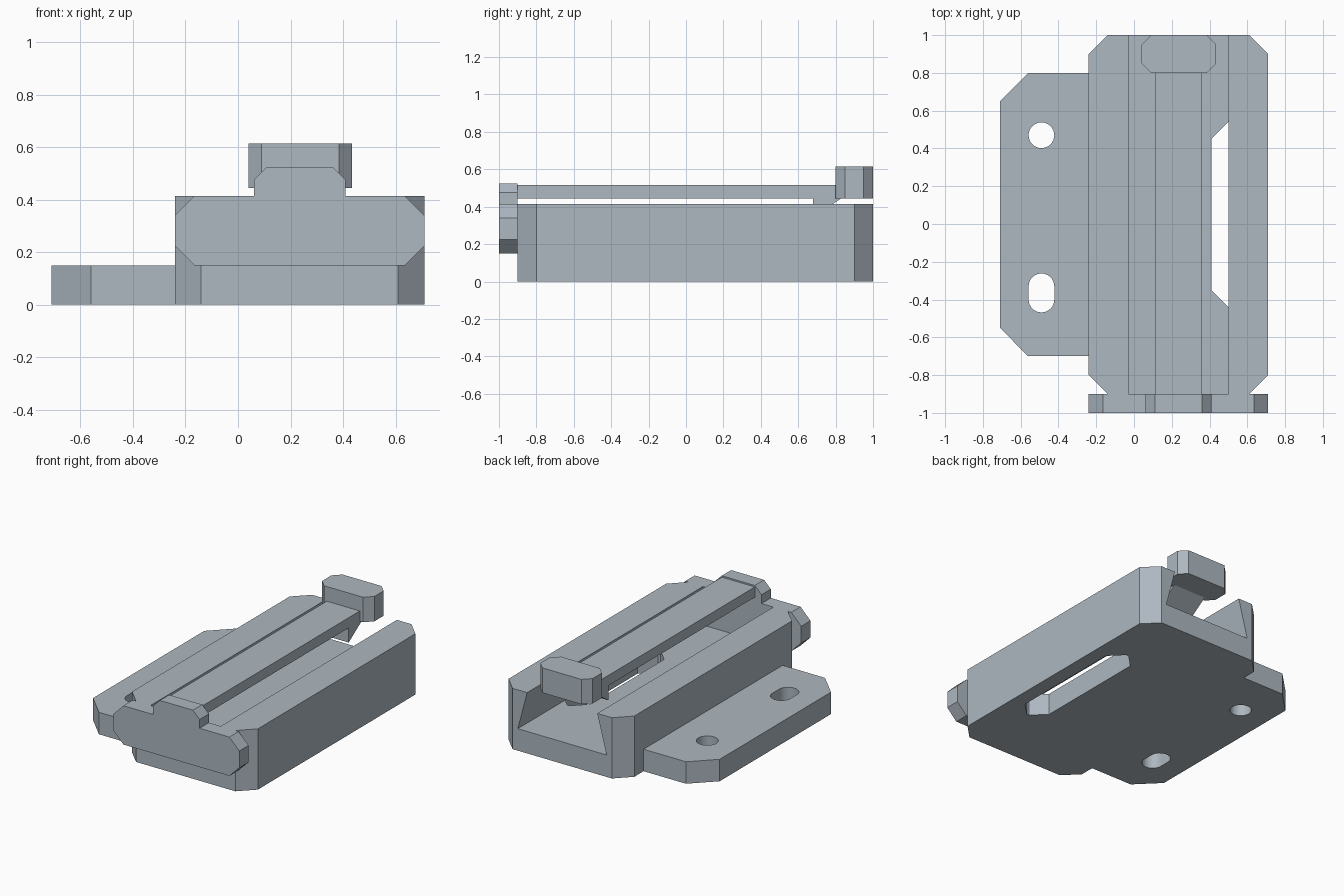
import bpy, bmesh, math

if "Cube" in bpy.data.objects:
    bpy.data.objects.remove(bpy.data.objects["Cube"])

steel = bpy.data.materials.new("blue grey")
steel.diffuse_color = (0.42, 0.48, 0.53, 1)
steel.use_nodes = True
steel.node_tree.nodes["Principled BSDF"].inputs["Base Color"].default_value = steel.diffuse_color


def prism(name, pts, lo, hi, axis="z"):
    """Extrude a 2D outline along an axis: z uses (x, y), y uses (x, z), x uses (y, z)."""
    place = {"z": lambda a, b, t: (a, b, t),
             "y": lambda a, b, t: (a, t, b),
             "x": lambda a, b, t: (t, a, b)}[axis]
    bm = bmesh.new()
    low = [bm.verts.new(place(a, b, lo)) for a, b in pts]
    high = [bm.verts.new(place(a, b, hi)) for a, b in pts]
    bm.faces.new(low)
    bm.faces.new(high)
    n = len(pts)
    for i in range(n):
        j = (i + 1) % n
        bm.faces.new((low[i], low[j], high[j], high[i]))
    bmesh.ops.recalc_face_normals(bm, faces=bm.faces)
    me = bpy.data.meshes.new(name)
    bm.to_mesh(me)
    bm.free()
    me.materials.append(steel)
    ob = bpy.data.objects.new(name, me)
    bpy.context.collection.objects.link(ob)
    return ob


def chamfered(x0, x1, y0, y1, c):
    """Rectangle outline with four cut corners."""
    return [(x0, y0 + c), (x0 + c, y0), (x1 - c, y0), (x1, y0 + c),
            (x1, y1 - c), (x1 - c, y1), (x0 + c, y1), (x0, y1 - c)]


def stadium(x, y0, y1, r, n=16):
    """Outline of a round hole stretched along y."""
    arc = [math.pi * i / n for i in range(n + 1)]
    top = [(x + r * math.cos(a), y1 + r * math.sin(a)) for a in arc]
    bottom = [(x - r * math.cos(a), y0 - r * math.sin(a)) for a in arc]
    return top + bottom if y1 > y0 else top[:-1] + bottom[:-1]


def combine(target, tool, operation):
    """Apply a boolean and drop the helper object."""
    mod = target.modifiers.new("shape", "BOOLEAN")
    mod.operation, mod.object, mod.solver = operation, tool, "EXACT"
    bpy.context.view_layer.objects.active = target
    bpy.ops.object.modifier_apply(modifier=mod.name)
    bpy.data.objects.remove(tool)


# Base block with its mounting flange
base = prism("base", chamfered(-0.24, 0.71, -0.9, 1.0, 0.1), 0, 0.415)
flange = prism("flange", [(-0.71, -0.55), (-0.56, -0.7), (-0.2, -0.7),
                          (-0.2, 0.8), (-0.56, 0.8), (-0.71, 0.65)], 0, 0.15)
combine(base, flange, "UNION")

# Undercut channel, floor slot and two mounting holes
channel = [(-0.10, 0.15), (0.57, 0.15), (0.50, 0.415), (0.50, 0.5),
           (-0.03, 0.5), (-0.03, 0.415)]
combine(base, prism("channel", channel, -1.1, 1.1, "y"), "DIFFERENCE")
combine(base, prism("floor_slot", chamfered(0.41, 0.61, -0.44, 0.54, 0.09), -0.1, 0.152), "DIFFERENCE")
for y0, y1 in ((0.47, 0.47), (-0.40, -0.33)):
    combine(base, prism("hole", stadium(-0.49, y0, y1, 0.068), -0.1, 0.3), "DIFFERENCE")

# Front plate: half outline mirrored about its centre line
cx = 0.235
half = [(0.40, 0.15), (0.475, 0.225), (0.475, 0.34), (0.40, 0.415),
        (0.175, 0.415), (0.175, 0.475), (0.125, 0.525)]
outline = [(cx + x, z) for x, z in half] + [(cx - x, z) for x, z in reversed(half)]
prism("end_plate", outline, -1.0, -0.9, "y")

# Spring arm with a wedge catch below its free end, and the thumb grip
arm = [(-0.9, 0.445), (0.68, 0.445), (0.68, 0.345), (0.83, 0.445),
       (0.83, 0.515), (-0.9, 0.515)]
prism("spring_arm", arm, 0.11, 0.36, "x")
prism("thumb_grip", chamfered(0.04, 0.435, 0.8, 1.0, 0.05), 0.445, 0.615)
